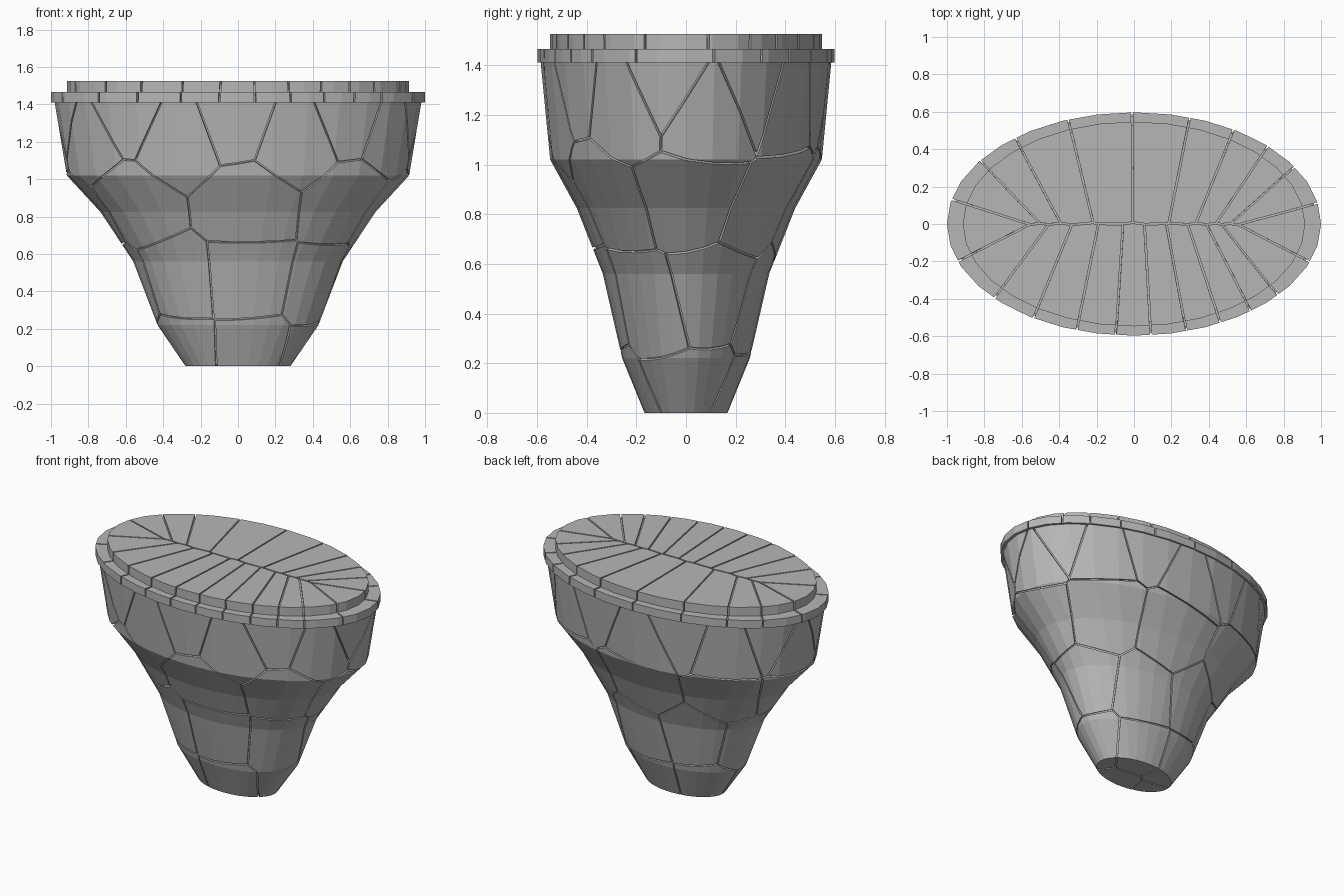
import bpy, bmesh, math, random
from mathutils import Vector

if "Cube" in bpy.data.objects:
    bpy.data.objects.remove(bpy.data.objects["Cube"])

random.seed(4)
SIDES = 32
GAP = 0.009

stone = bpy.data.materials.new("grey stone")
stone.diffuse_color = (0.47, 0.47, 0.47, 1)
stone.use_nodes = True
stone.node_tree.nodes["Principled BSDF"].inputs["Base Color"].default_value = stone.diffuse_color

# Elliptical profiles: (half width, half depth, height)
BODY = [(0.28, 0.167, 0), (0.43, 0.257, 0.22), (0.56, 0.335, 0.56),
        (0.735, 0.44, 0.825), (0.915, 0.547, 1.02), (0.98, 0.585, 1.41)]
SLAB = [(1.0, 0.597, 1.41), (1.0, 0.597, 1.465),
        (0.915, 0.547, 1.465), (0.915, 0.547, 1.525)]


def loft(profile):
    """Closed solid through a stack of elliptical rings."""
    bm = bmesh.new()
    rings = []
    for rx, ry, z in profile:
        rings.append([bm.verts.new((rx * math.cos(a), ry * math.sin(a), z))
                      for a in (2 * math.pi * i / SIDES for i in range(SIDES))])
    for lo, hi in zip(rings, rings[1:]):
        for i in range(SIDES):
            j = (i + 1) % SIDES
            bm.faces.new((lo[i], lo[j], hi[j], hi[i]))
    bm.faces.new(rings[0][::-1])
    bm.faces.new(rings[-1])
    return bm


def finish(name, bm):
    bmesh.ops.recalc_face_normals(bm, faces=bm.faces)
    me = bpy.data.meshes.new(name)
    bm.to_mesh(me)
    bm.free()
    me.materials.append(stone)
    ob = bpy.data.objects.new(name, me)
    bpy.context.collection.objects.link(ob)


def fracture(name, profile, seeds):
    """Split the solid into stones, one around each seed, with thin cracks."""
    result = bmesh.new()
    for s in seeds:
        cell = loft(profile)
        for o in sorted(seeds, key=lambda p: (p - s).length):
            if o is s:
                continue
            n = (o - s).normalized()
            cut = bmesh.ops.bisect_plane(
                cell, geom=cell.verts[:] + cell.edges[:] + cell.faces[:],
                plane_co=(s + o) / 2 - n * GAP / 2, plane_no=n, clear_outer=True)
            edges = [e for e in cut["geom_cut"]
                     if isinstance(e, bmesh.types.BMEdge) and e.is_boundary]
            if edges:
                bmesh.ops.holes_fill(cell, edges=edges, sides=0)
        bmesh.ops.recalc_face_normals(cell, faces=cell.faces)
        tmp = bpy.data.meshes.new("tmp")
        cell.to_mesh(tmp)
        cell.free()
        result.from_mesh(tmp)
        bpy.data.meshes.remove(tmp)
    finish(name, result)


def on_body(angle, z):
    """Point on the body surface at a given angle and height."""
    for (ax, ay, az), (bx, by, bz) in zip(BODY, BODY[1:]):
        if z <= bz:
            t = (z - az) / (bz - az)
            return Vector(((ax + (bx - ax) * t) * math.cos(angle),
                           (ay + (by - ay) * t) * math.sin(angle), z))


# Body stones: tiers of (count, height, alternate lift, start angle, jitter)
seeds = []
for count, z, lift, start, jit in [(18, 1.23, 0.12, -90, 2), (8, 0.86, 0, -90, 5),
                                   (7, 0.42, 0.04, -84, 6), (5, 0.08, 0, -70, 8)]:
    for i in range(count):
        a = math.radians(start + 360 * i / count + random.uniform(-jit, jit))
        h = z + (lift if i % 2 == 0 else 0) + random.uniform(-0.025, 0.025)
        seeds.append(on_body(a, h))
fracture("rock_body", BODY, seeds)

# Top slab stones: joints at chosen x positions along the front and back edges
front = [-0.85, -0.71, -0.53, -0.27, -0.1, 0.09, 0.27, 0.45, 0.6, 0.73, 0.84]
back = [0.88, 0.82, 0.68, 0.52, 0.31, 0.0, -0.35, -0.63, -0.78, -0.88]
joints = [-math.acos(x / 0.92) for x in front] + [math.acos(x / 0.92) for x in back]
joints.append(joints[0] + 2 * math.pi)
seeds = []
for a, b in zip(joints, joints[1:]):
    m = (a + b) / 2
    seeds.append(Vector((0.92 * math.cos(m), 0.55 * math.sin(m),
                         1.46 + random.uniform(-0.004, 0.004))))
fracture("top_slab", SLAB, seeds)

# Solid core just below the surface closes the cracks
finish("inner_core", loft([(rx * 0.965, ry * 0.965, z * 0.985 + 0.008)
                           for rx, ry, z in BODY + SLAB[1:]]))
